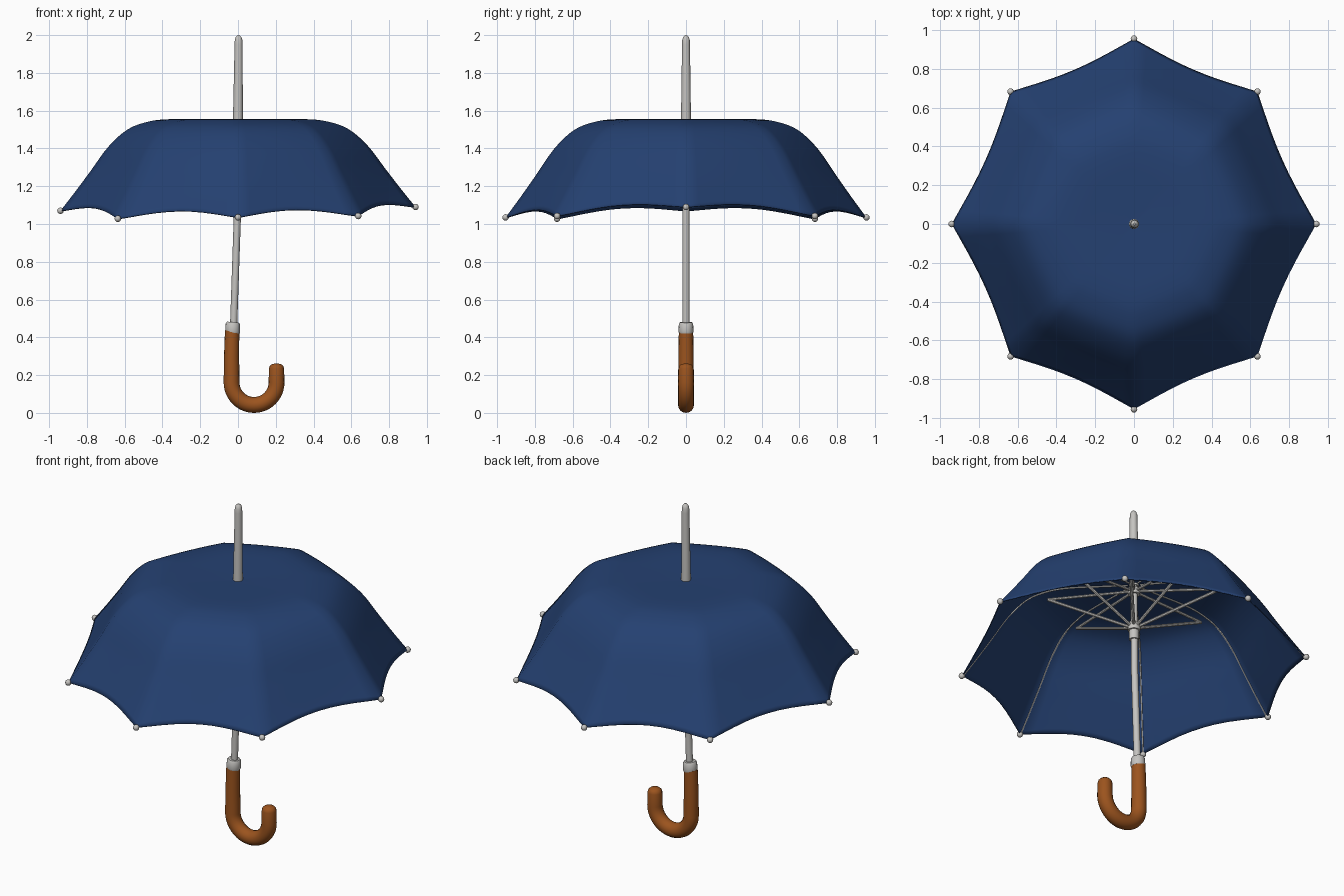
import bpy, bmesh, math
from mathutils import Vector

if "Cube" in bpy.data.objects:
    bpy.data.objects.remove(bpy.data.objects["Cube"], do_unlink=True)


def material(name, color):
    mat = bpy.data.materials.new(name)
    mat.use_nodes = True
    mat.diffuse_color = (*color, 1)
    mat.node_tree.nodes["Principled BSDF"].inputs["Base Color"].default_value = (*color, 1)
    return mat


navy = material("navy fabric", (0.018, 0.052, 0.165))
silver = material("silver metal", (0.56, 0.55, 0.53))
wood = material("brown wood", (0.33, 0.088, 0.013))


def finish(obj, mat, angle=40):
    obj.data.materials.clear()
    obj.data.materials.append(mat)
    bpy.ops.object.select_all(action="DESELECT")
    obj.select_set(True)
    bpy.context.view_layer.objects.active = obj
    bpy.ops.object.shade_smooth_by_angle(angle=math.radians(angle))
    return obj


def tubes(name, paths, mat, detail=4):
    """Round rods through paths of (position, radius) pairs."""
    curve = bpy.data.curves.new(name, "CURVE")
    curve.dimensions = "3D"
    curve.bevel_depth = 1
    curve.bevel_resolution = detail
    curve.use_fill_caps = True
    for path in paths:
        spline = curve.splines.new("POLY")
        spline.points.add(len(path) - 1)
        for point, (position, radius) in zip(spline.points, path):
            point.co = (*position, 1)
            point.radius = radius
    source = bpy.data.objects.new(name + "_path", curve)
    bpy.context.collection.objects.link(source)
    bpy.context.view_layer.update()
    graph = bpy.context.evaluated_depsgraph_get()
    mesh = bpy.data.meshes.new_from_object(source.evaluated_get(graph))
    bpy.data.objects.remove(source, do_unlink=True)
    obj = bpy.data.objects.new(name, mesh)
    bpy.context.collection.objects.link(obj)
    return finish(obj, mat)


# Rib profile: distance from the axis and height, both as fractions
PROFILE = [(0, 0.985), (0.2, 0.995), (0.38, 1), (0.5, 0.975), (0.62, 0.89),
           (0.73, 0.7), (0.83, 0.435), (0.92, 0.2), (1, 0)]
RIBS = 8
STEPS = 32
PANEL = 10
TOP = 1.555


def profile(t):
    """Smooth curve through the profile points, t from 0 to 1."""
    last = len(PROFILE) - 1
    i = min(int(t * last), last - 1)
    u = t * last - i
    a, b, c, d = (Vector(PROFILE[max(0, min(last, i + k))]) for k in (-1, 0, 1, 2))
    return 0.5 * (2 * b + (c - a) * u + (2 * a - 5 * b + 4 * c - d) * u ** 2
                  + (3 * b - a - 3 * c + d) * u ** 3)


def rib_point(i, t):
    angle = 2 * math.pi * i / RIBS
    x, y = math.cos(angle), math.sin(angle)
    diagonal = i % 2
    reach_x = 0.9 if diagonal else 0.94
    reach_y = 0.965 if diagonal else 0.955
    tip = 1.035 + (0.045 if abs(x) > 0.9 else 0) + 0.01 * x
    r, h = profile(t)
    return Vector((x * r * reach_x, y * r * reach_y, tip + (TOP - tip) * h))


# Canopy: eight panels stretched between ribs, hem arched between the tips
def canopy_point(i, u, t):
    arch = 4 * u * (1 - u)
    s = t * (1 - 0.055 * arch * t ** 3)
    p = rib_point(i, s).lerp(rib_point((i + 1) % RIBS, s), u)
    bulge = 1 + 0.04 * arch * (1 - t)
    return Vector((p.x * bulge, p.y * bulge, p.z))


bm = bmesh.new()
centre = bm.verts.new(canopy_point(0, 0, 0))
rings = [[bm.verts.new(canopy_point(i, j / PANEL, k / STEPS))
          for i in range(RIBS) for j in range(PANEL)] for k in range(1, STEPS + 1)]
count = RIBS * PANEL
for n in range(count):
    m = (n + 1) % count
    bm.faces.new((centre, rings[0][n], rings[0][m]))
    for inner, outer in zip(rings, rings[1:]):
        bm.faces.new((inner[n], outer[n], outer[m], inner[m]))
bm.normal_update()
mesh = bpy.data.meshes.new("canopy")
bm.to_mesh(mesh)
bm.free()
canopy = bpy.data.objects.new("canopy", mesh)
bpy.context.collection.objects.link(canopy)
finish(canopy, navy, 50)
thickness = canopy.modifiers.new("cloth thickness", "SOLIDIFY")
thickness.thickness = 0.006
thickness.offset = -1

# Thin ribs under the cloth, with braces from the top notch and the runner
ribs, braces, stretchers = [], [], []
for i in range(RIBS):
    ribs.append([(rib_point(i, k / STEPS) - Vector((0, 0, 0.010)), 0.005)
                 for k in range(1, STEPS + 1)])
    joint = rib_point(i, 0.375)
    joint.z -= 0.06
    out = Vector((joint.x, joint.y, 0)).normalized() * 0.02
    braces.append([(out + Vector((0, 0, 1.5)), 0.008), (joint, 0.008)])
    stretchers.append([(out + Vector((0, 0, 1.28)), 0.009), (joint, 0.009)])
tubes("ribs", ribs, silver, 1)
tubes("upper_braces", braces, silver, 2)
tubes("stretchers", stretchers, silver, 2)

# Ball tips
for i in range(RIBS):
    bpy.ops.mesh.primitive_uv_sphere_add(segments=16, ring_count=10, radius=0.017,
                                         location=rib_point(i, 1))
    ball = bpy.context.object
    ball.name = "rib_tip"
    finish(ball, silver)


def upright(name, points, mat):
    """Rod from (x, z, radius) points in the middle plane."""
    return tubes(name, [[((x, 0, z), r) for x, z, r in points]], mat, 6)


# Shaft, spike, runner and top notch
upright("shaft", [(-0.024, 0.44, 0.019), (-0.004, 1.02, 0.019), (0, 1.56, 0.019)], silver)
upright("spike", [(0, 1.53, 0.026), (0, 1.58, 0.026), (0.003, 1.95, 0.021), (0.003, 1.975, 0.02),
                  (0.003, 1.99, 0.015), (0.003, 2, 0.005)], silver)
upright("runner", [(0, 1.2, 0.026), (0, 1.255, 0.026), (0, 1.256, 0.034), (0, 1.3, 0.034)], silver)
upright("top_notch", [(0, 1.48, 0.032), (0, 1.515, 0.032)], silver)

# Collar and hooked handle
upright("collar", [(-0.029, 0.425, 0.038), (-0.028, 0.432, 0.04), (-0.027, 0.47, 0.038),
                   (-0.026, 0.48, 0.032)], silver)
hook = [(-0.031, 0.435, 0.038), (-0.034, 0.3, 0.04)]
for k in range(25):
    a = math.pi * (1 + k / 24)
    hook.append((0.085 + 0.119 * math.cos(a), 0.17 + 0.119 * math.sin(a), 0.042))
hook += [(0.204, 0.235, 0.04), (0.204, 0.248, 0.036), (0.204, 0.257, 0.026), (0.204, 0.261, 0.01)]
# Lower the bend so that its underside rests on the ground
hook = [(x, z - 0.009 if z < 0.2 else z, r) for x, z, r in hook]
upright("handle", hook, wood)
